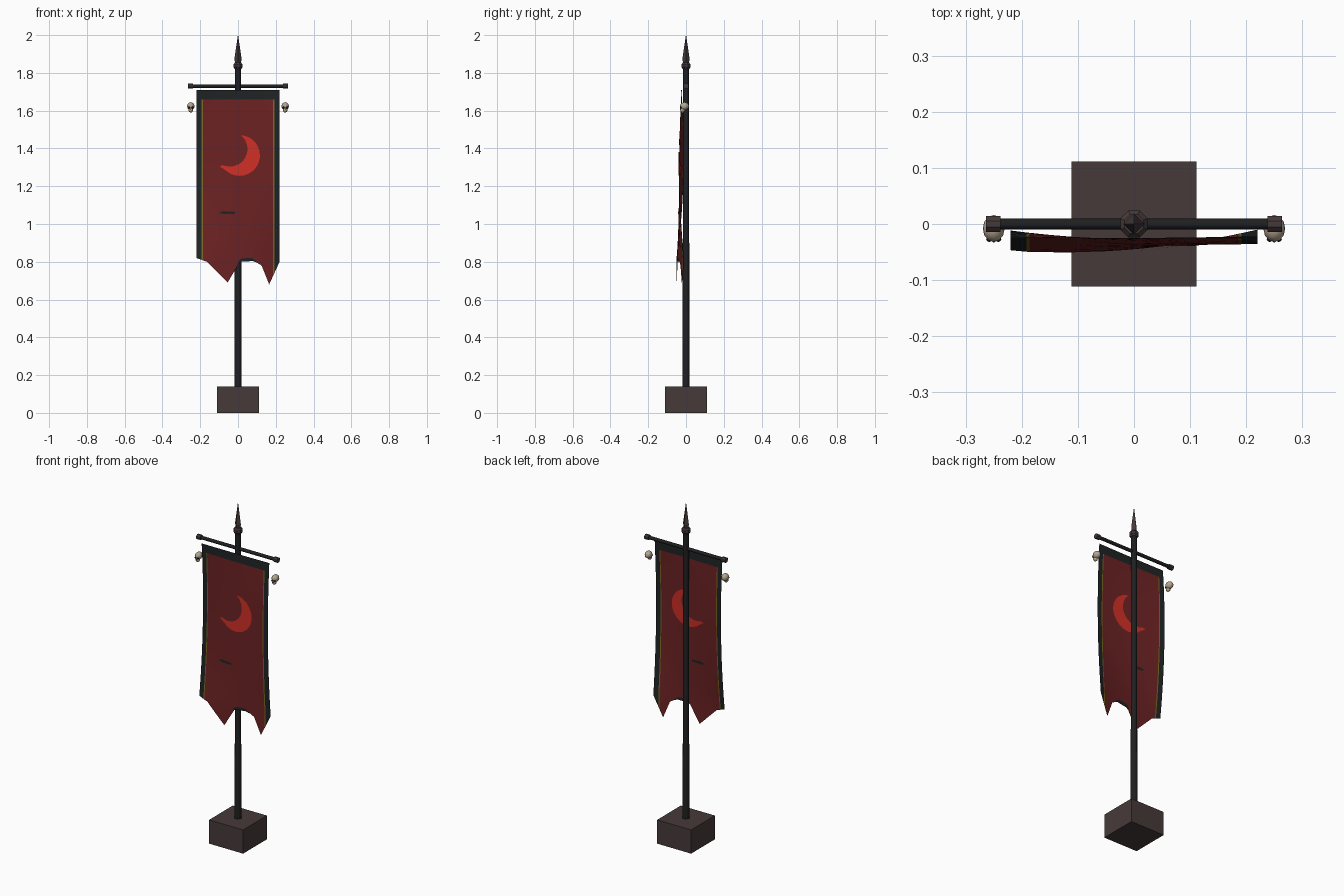
import bpy, bmesh, math
from mathutils import Matrix, Vector

if "Cube" in bpy.data.objects:
    bpy.data.objects.remove(bpy.data.objects["Cube"], do_unlink=True)


def material(name, rgb):
    m = bpy.data.materials.new(name)
    m.use_nodes = True
    m.diffuse_color = (*rgb, 1)
    bsdf = m.node_tree.nodes["Principled BSDF"]
    bsdf.inputs["Base Color"].default_value = (*rgb, 1)
    bsdf.inputs["Roughness"].default_value = 0.8
    return m


STONE = material("brown stone", (0.062, 0.042, 0.042))
BLACK = material("black iron", (0.014, 0.014, 0.015))
RED = material("dark red cloth", (0.15, 0.016, 0.017))
SCARLET = material("bright red", (0.62, 0.028, 0.02))
TRIM = material("black cloth", (0.014, 0.017, 0.018))
GOLD = material("old gold", (0.20, 0.14, 0.015))
BONE = material("bone", (0.46, 0.38, 0.28))


def finish(name, bm, mats, smooth=None):
    me = bpy.data.meshes.new(name)
    bm.to_mesh(me)
    bm.free()
    ob = bpy.data.objects.new(name, me)
    bpy.context.collection.objects.link(ob)
    for m in mats:
        me.materials.append(m)
    if smooth:
        bpy.ops.object.select_all(action='DESELECT')
        ob.select_set(True)
        bpy.context.view_layer.objects.active = ob
        bpy.ops.object.shade_smooth_by_angle(angle=math.radians(smooth))
    return ob


def lathe(name, profile, sides, mat, axis='Z', loc=(0, 0, 0), smooth=None, turn=0.0):
    """Stack of rings (radius, height) closed at both ends."""
    bm = bmesh.new()
    rings = []
    for r, h in profile:
        ring = []
        for i in range(sides):
            a = turn + math.tau * i / sides
            p = Vector((r * math.cos(a), r * math.sin(a), h))
            if axis == 'X':
                p = Vector((p.z, p.x, p.y))
            ring.append(bm.verts.new(p + Vector(loc)))
        rings.append(ring)
    for a, b in zip(rings, rings[1:]):
        for i in range(sides):
            j = (i + 1) % sides
            bm.faces.new((a[i], a[j], b[j], b[i]))
    bm.faces.new(rings[0][::-1])
    bm.faces.new(rings[-1])
    return finish(name, bm, [mat], smooth)


# Base block
bm = bmesh.new()
bmesh.ops.create_cube(bm, size=1, matrix=Matrix.Translation((0, 0, 0.07)) @ Matrix.Diagonal((0.222, 0.222, 0.14, 1)))
finish("base_block", bm, [STONE])

# Pole, collar and four-sided spike
lathe("pole", [(0.0195, 0.13), (0.0195, 0.5), (0.0175, 0.51), (0.0165, 1.83)], 12, BLACK, smooth=40)
lathe("finial_collar", [(0.018, 1.82), (0.026, 1.83), (0.026, 1.845), (0.018, 1.855)], 8, STONE, turn=math.pi / 8)
lathe("finial_spike", [(0.015, 1.85), (0.019, 1.875), (0.0006, 2.0)], 4, STONE)

# Crossbar with end caps
lathe("crossbar", [(0.01, -0.245), (0.01, 0.245)], 10, BLACK, 'X', (0, 0, 1.73), 40)
for side, x in (("left", 0.251), ("right", -0.251)):
    lathe(side + "_bar_cap", [(0.015, -0.013), (0.015, 0.013)], 8, STONE, 'X', (x, 0, 1.73), turn=math.pi / 8)


# Skull ornaments
def blob(bm, loc, size, index):
    m = Matrix.Translation(loc) @ Matrix.Diagonal((*size, 1))
    res = bmesh.ops.create_uvsphere(bm, u_segments=12, v_segments=8, radius=1, matrix=m)
    for f in {f for v in res["verts"] for f in v.link_faces}:
        f.material_index = index


for side, x in (("left", 0.25), ("right", -0.25)):
    bm = bmesh.new()
    blob(bm, (x, -0.008, 1.624), (0.0195, 0.024, 0.021), 0)
    blob(bm, (x, -0.018, 1.604), (0.012, 0.013, 0.014), 0)
    for s in (-1, 1):
        blob(bm, (x + s * 0.008, -0.027, 1.616), (0.0055, 0.005, 0.006), 1)
    blob(bm, (x, -0.031, 1.607), (0.0025, 0.002, 0.004), 1)
    finish(side + "_skull", bm, [BONE, BLACK], 60)

# Cloth shape: ragged hem and a gently twisted surface
TOP = 1.71
HEM = [(-0.22, 0.82), (-0.165, 0.80), (-0.055, 0.69), (0.01, 0.80), (0.085, 0.805),
       (0.125, 0.78), (0.165, 0.68), (0.22, 0.80)]


def quad(a, b, c, t):
    return a * (1 - t) * (1 - 2 * t) + b * 4 * t * (1 - t) + c * t * (2 * t - 1)


def cloth_y(x, z):
    t = min(1, max(0, (TOP - z) / 0.9))
    left = quad(-0.025, -0.013, -0.048, t)
    mid = quad(-0.025, -0.034, -0.045, t)
    right = quad(-0.022, -0.035, -0.010, t)
    return quad(left, mid, right, (x + 0.22) / 0.44)


def hem_z(x):
    for (x0, z0), (x1, z1) in zip(HEM, HEM[1:]):
        if x <= x1:
            return z0 + (z1 - z0) * (x - x0) / (x1 - x0)
    return HEM[-1][1]


# Banner sheet: black border, gold lines, red field
EDGE, LINE = 0.192, 0.186
xs = sorted({p[0] for p in HEM} | {-EDGE, -LINE, LINE, EDGE, -0.11, -0.02, 0.05})
rows = 14
bm = bmesh.new()
grid = []
for x in xs:
    zs = [TOP] + [1.66 + (hem_z(x) - 1.66) * i / rows for i in range(rows + 1)]
    grid.append([bm.verts.new((x, cloth_y(x, z), z)) for z in zs])
for i in range(len(xs) - 1):
    cx = abs(xs[i] + xs[i + 1]) / 2
    for j in range(rows + 1):
        f = bm.faces.new((grid[i][j], grid[i][j + 1], grid[i + 1][j + 1], grid[i + 1][j]))
        f.material_index = 1 if j == 0 or cx > EDGE else 2 if cx > LINE else 0
finish("banner_cloth", bm, [RED, TRIM, GOLD], 60)


# Thin patches that follow the cloth on both faces
def patch(name, upper, lower, mat):
    bm = bmesh.new()
    for off in (-0.003, 0.003):
        a, b = ([bm.verts.new((x, cloth_y(x, z) + off, z)) for x, z in line] for line in (upper, lower))
        for i in range(len(a) - 1):
            q = (a[i], b[i], b[i + 1], a[i + 1])
            bm.faces.new(q if off < 0 else q[::-1])
    finish(name, bm, [mat])


def arc(cx, cz, r, start, end, n=20):
    angles = [math.radians(start + (end - start) * i / n) for i in range(n + 1)]
    return [(cx + r * math.cos(a), cz + r * math.sin(a)) for a in angles]


inner = arc(-0.043, 1.397, 0.093, 238, 412)
outer = arc(0.008, 1.363, 0.108, 213, 446)
outer[0] = inner[0] = (-0.098, 1.305)
outer[-1] = inner[-1] = (0.012, 1.47)
patch("crescent_emblem", inner, outer, SCARLET)

# Torn slit and frayed dark notch in the hem
patch("torn_slit", [(-0.10, 1.062), (-0.075, 1.068), (-0.015, 1.065)],
      [(-0.10, 1.06), (-0.075, 1.052), (-0.015, 1.052)], TRIM)
patch("frayed_notch", [(0.003, 0.806), (0.02, 0.818), (0.075, 0.82), (0.095, 0.803)],
      [(0.0, 0.79), (0.015, 0.80), (0.08, 0.804), (0.098, 0.796)], TRIM)
